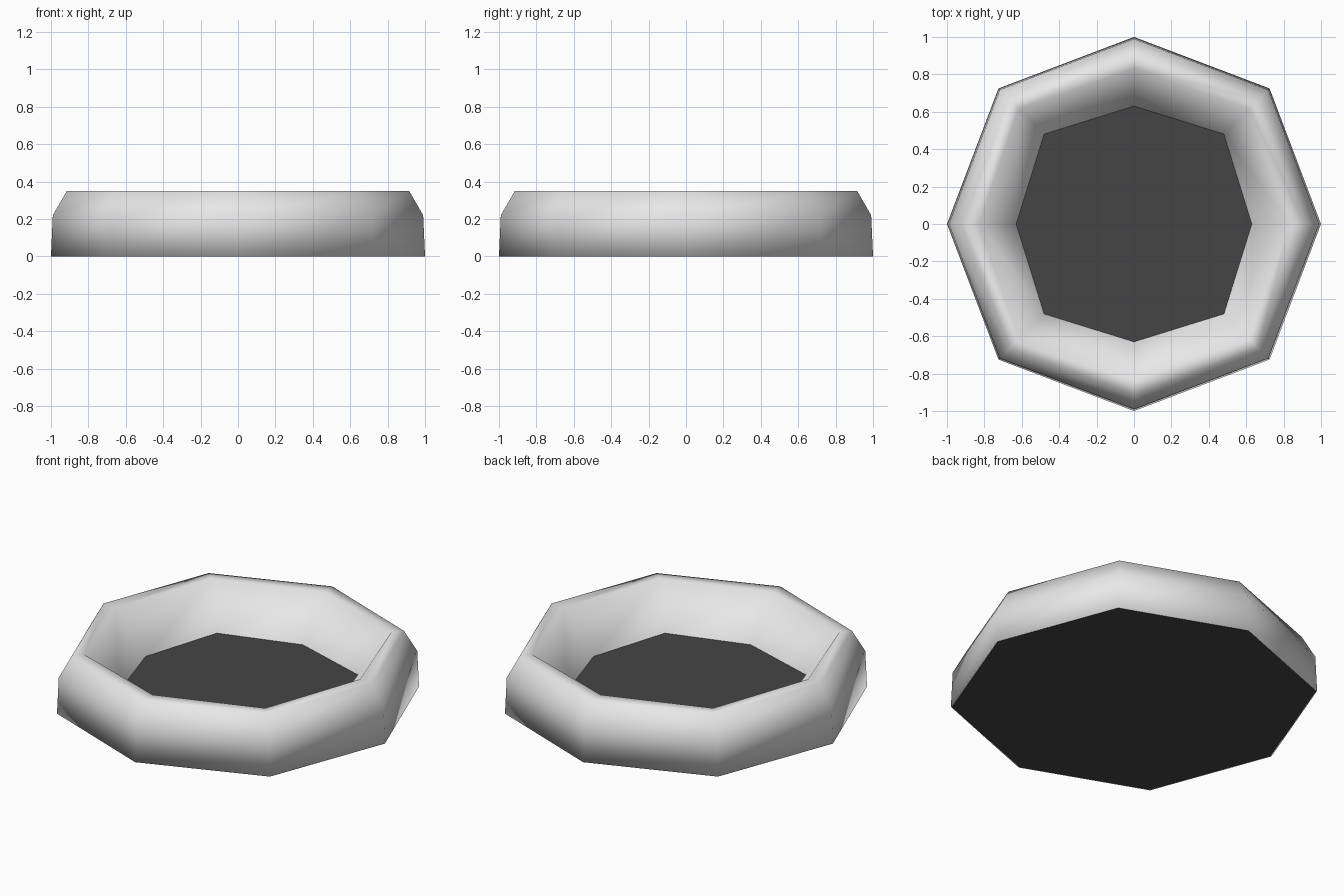
import bpy, bmesh, math

if "Cube" in bpy.data.objects:
    bpy.data.objects.remove(bpy.data.objects["Cube"])


def material(name, value):
    m = bpy.data.materials.new(name)
    m.diffuse_color = (value, value, value, 1)
    m.use_nodes = True
    m.node_tree.nodes["Principled BSDF"].inputs["Base Color"].default_value = m.diffuse_color
    return m


def octagon_ring(bm, r_axis, r_diag, z):
    # Corners alternate between the axes and the diagonals
    return [bm.verts.new(((r_diag if i % 2 else r_axis) * math.cos(i * math.pi / 4),
                          (r_diag if i % 2 else r_axis) * math.sin(i * math.pi / 4), z))
            for i in range(8)]


def lathe(name, profile, mat, closed=False, caps=False):
    bm = bmesh.new()
    rings = [octagon_ring(bm, *p) for p in profile]
    pairs = list(zip(rings, rings[1:]))
    if closed:
        pairs.append((rings[-1], rings[0]))
    for a, b in pairs:
        for i in range(8):
            j = (i + 1) % 8
            bm.faces.new((a[i], a[j], b[j], b[i]))
    if caps:
        bm.faces.new(rings[0][::-1])
        bm.faces.new(rings[-1])
    bmesh.ops.recalc_face_normals(bm, faces=bm.faces)
    for f in bm.faces:
        f.smooth = not caps
    mesh = bpy.data.meshes.new(name)
    bm.to_mesh(mesh)
    bm.free()
    mesh.materials.append(mat)
    obj = bpy.data.objects.new(name, mesh)
    bpy.context.collection.objects.link(obj)
    return obj


white = material("soft white", 0.8)
charcoal = material("charcoal", 0.06)

# Padded rim: outer wall, bevelled shoulder, narrow top, sloping inner wall, underside
lathe("padded_rim", [
    (1.0, 1.025, 0.0),
    (0.99, 1.015, 0.22),
    (0.915, 0.94, 0.35),
    (0.83, 0.87, 0.35),
    (0.63, 0.68, 0.10),
    (0.60, 0.65, 0.01),
], white, closed=True)

# Dark base slab filling the underside and the floor of the bowl
lathe("base_cushion", [
    (0.993, 1.018, 0.0),
    (0.66, 0.71, 0.10),
], charcoal, caps=True)
